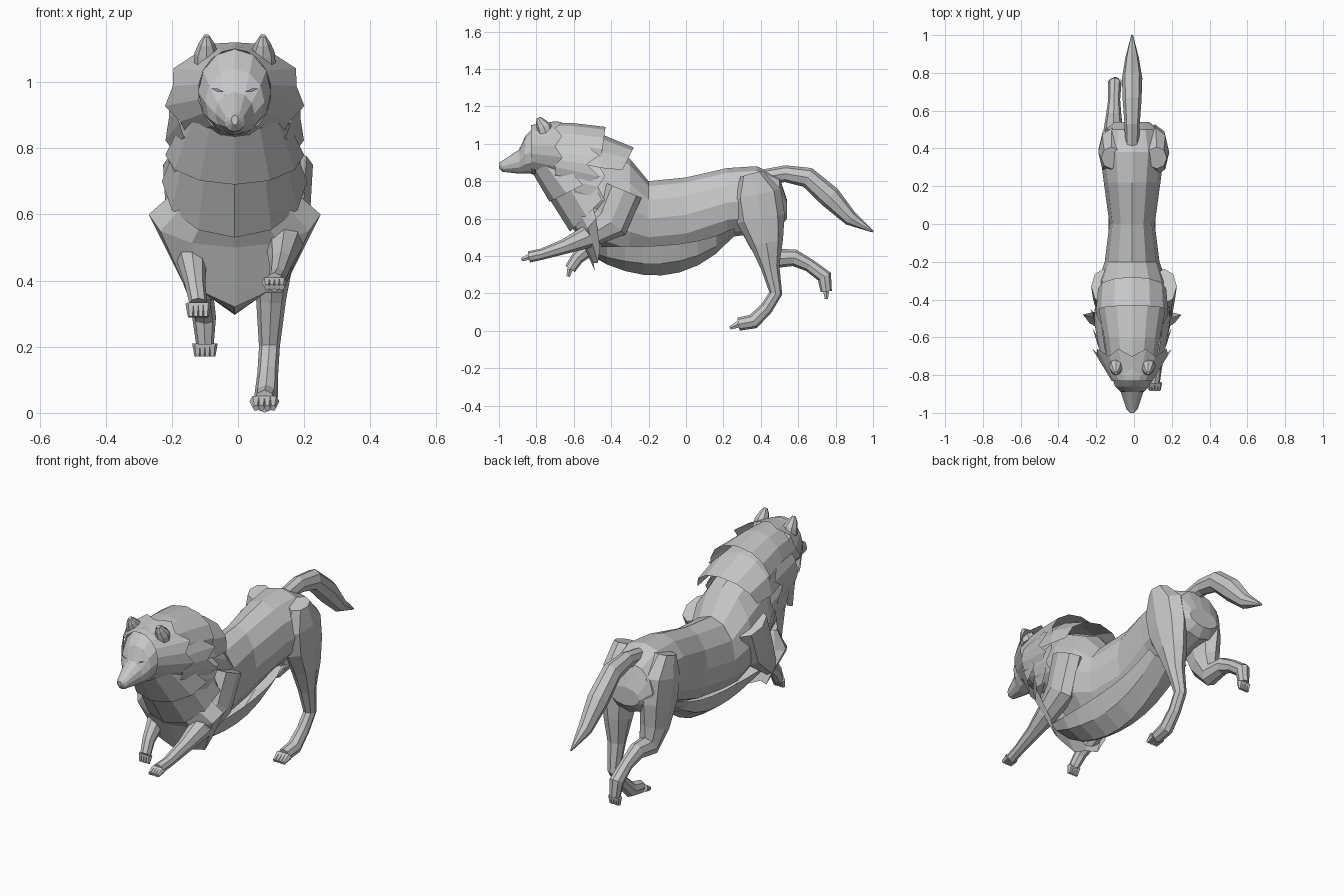
import bpy
import bmesh
from math import sin, cos, pi
from mathutils import Vector

default = bpy.data.objects.get("Cube")
if default:
    bpy.data.objects.remove(default, do_unlink=True)

SPINE_X = -.01
RIGHT = Vector((1, 0, 0))


def material(name, colour):
    mat = bpy.data.materials.new(name)
    mat.use_nodes = True
    mat.diffuse_color = (*colour, 1)
    node = next(n for n in mat.node_tree.nodes if n.type == "BSDF_PRINCIPLED")
    node.inputs["Base Color"].default_value = (*colour, 1)
    return mat


FUR = material("grey fur", (.57, .57, .57))
EYE = material("slate eye", (.3, .3, .4))


def finish(name, bm, mat):
    bmesh.ops.remove_doubles(bm, verts=bm.verts, dist=.0005)
    bmesh.ops.recalc_face_normals(bm, faces=bm.faces)
    mesh = bpy.data.meshes.new(name)
    bm.to_mesh(mesh)
    bm.free()
    mesh.materials.append(mat)
    obj = bpy.data.objects.new(name, mesh)
    bpy.context.collection.objects.link(obj)


def skin(name, rings):
    """Join equal rings into a capped solid."""
    bm = bmesh.new()
    loops = [[bm.verts.new(point) for point in ring] for ring in rings]
    for a, b in zip(loops, loops[1:]):
        for i in range(len(a)):
            bm.faces.new((a[i - 1], a[i], b[i], b[i - 1]))
    bm.faces.new(loops[0])
    bm.faces.new(loops[-1])
    finish(name, bm, FUR)


def trunk(name, stations):
    """Upright cross-sections given as (y, top, bottom, half width)."""
    rings = []
    for y, top, bottom, width in stations:
        middle, height = (top + bottom) / 2, (top - bottom) / 2
        angles = [k * pi / 6 for k in range(12)]
        rings.append([(SPINE_X + width * sin(a), y, middle + height * cos(a)) for a in angles])
    skin(name, rings)


def limb(name, x_start, x_end, path, sides=8):
    """Bent tube through (y, z, radius), drifting sideways; thick parts are flattened."""
    last = len(path) - 1
    points = [Vector((x_start + (x_end - x_start) * i / last, y, z))
              for i, (y, z, radius) in enumerate(path)]
    steps = [(b - a).normalized() for a, b in zip(points, points[1:])]
    rings = []
    for i, point in enumerate(points):
        along = steps[max(i - 1, 0)] + steps[min(i, last - 1)]
        up = along.cross(RIGHT).normalized()
        radius = path[i][-1]
        across = RIGHT * min(radius * .9, .05 + radius / 6)
        angles = [k * 2 * pi / sides for k in range(sides)]
        rings.append([point + across * cos(a) + up * radius * sin(a) for a in angles])
    skin(name, rings)


def leg(name, x_start, x_end, path, toe_y, toe_z):
    """Limb ending in a paw with four tapering toes."""
    limb(name, x_start, x_end, path)
    y, z, radius = path[-1]
    for k in range(4):
        x = x_end + (k - 1.5) * radius / 2
        limb(f"{name}_toe_{k + 1}", x, x, [(y, z, radius * .6), (y + toe_y, z + toe_z, .01)], 6)


def sheet(name, rows, mat=FUR):
    """Grid of points on the left half, mirrored to the right."""
    bm = bmesh.new()
    for side in (1, -1):
        grid = [[bm.verts.new((SPINE_X + side * x, y, z)) for x, y, z in row] for row in rows]
        for a, b in zip(grid, grid[1:]):
            for i in range(1, len(a)):
                bm.faces.new((a[i - 1], a[i], b[i], b[i - 1]))
    finish(name, bm, mat)


def fur(name, start, end, steps, spike, *hoops):
    """Plates between hoops (y, z, width, lean, height), from start to end of the
    half turn top to bottom; every other tip of the last hoop is drawn out."""
    angles = [pi * (start + (end - start) * i / steps) for i in range(steps + 1)]
    rows = [[Vector((width * sin(a), y + lean * cos(a), z + height * cos(a))) for a in angles]
            for y, z, width, lean, height in hoops]
    for i in range(1, steps + 1, 2):
        rows[-1][i] += (rows[-1][i] - rows[-2][i]) * spike
    sheet(name, rows)


# Torso, neck and head
trunk("torso", [(-.75, 1.05, .8, .1), (-.45, 1, .45, .18), (-.3, .92, .4, .18),
                (-.2, .8, .4, .145), (0, .82, .42, .12), (.22, .87, .5, .15),
                (.38, .88, .52, .17), (.5, .82, .55, .14), (.54, .7, .6, .09)])
trunk("head", [(-1, .9, .87, .01), (-.98, .91, .85, .03), (-.89, .97, .84, .06),
               (-.86, 1.04, .84, .09), (-.8, 1.1, .84, .11), (-.7, 1.1, .85, .11)])

# Ears and eyes
for side, label in ((1, "left"), (-1, "right")):
    ear_x = SPINE_X + side * .085
    limb(label + "_ear", ear_x, ear_x, [(-.74, 1.03, .045), (-.76, 1.09, .04),
                                        (-.78, 1.12, .025), (-.79, 1.14, .01)])
sheet("eyes", [[(.03, -.89, .97), (.05, -.89, .98)], [(.05, -.89, .97), (.07, -.88, .98)]], EYE)

# Ruff around the face and mane plates over the neck
fur("face_ruff", 0, 1, 9, .3, (-.83, .97, .11, 0, .13), (-.7, .96, .19, 0, .16))
fur("crown_mane", 0, .6, 4, 0, (-.8, .97, .12, 0, .14), (-.6, .97, .15, 0, .14),
    (-.45, .95, .18, .02, .14))
fur("back_mane", 0, .5, 3, 0, (-.6, .9, .17, 0, .18), (-.45, .87, .19, 0, .18),
    (-.34, .86, .18, .06, .12))
fur("side_mane", .3, .8, 6, .4, (-.7, .9, .17, 0, .15), (-.53, .87, .2, 0, .2))
fur("shoulder_mane", .3, .8, 5, .3, (-.6, .8, .18, 0, .15), (-.47, .77, .2, 0, .2))

# Chest fur in overlapping tiers
fur("throat_fur", .5, 1, 3, 0, (-.66, .9, .15, .17, .04), (-.55, .78, .21, .18, .09))
fur("chest_fur", .5, 1, 3, 0, (-.5, .8, .18, .24, .08), (-.45, .7, .22, .17, .17))
fur("lower_chest_fur", .5, 1, 3, .2, (-.5, .67, .18, .13, .09), (-.48, .6, .26, .09, .1),
    (-.46, .44, .18, .04, .09))

# Belly fur hanging to a keel
belly = []
for k in range(9):
    t = k / 8
    y, top, depth = -.52 + .78 * t, .45 + .1 * t ** 4, .04 + .12 * sin(pi * t) ** .8
    belly.append([(.125, y, top), (.09, y, top - depth * .6), (0, y, top - depth)])
sheet("belly_fur", belly)

# Tail
limb("tail", SPINE_X, SPINE_X, [(.4, .82, .04), (.53, .84, .045), (.65, .82, .055),
                                (.77, .715, .06), (.88, .6, .04), (1, .53, .005)])

# Hind legs share the thigh: the left one is planted, the right one kicked back
thigh = [(.35, .84, .06), (.38, .73, .13), (.4, .6, .13), (.43, .47, .09)]
leg("left_hind_leg", .12, .08, thigh + [(.45, .34, .05), (.48, .2, .035), (.43, .12, .035),
                                        (.36, .05, .04), (.28, .035, .035)], -.045, -.02)
leg("right_hind_leg", -.12, -.1, thigh + [(.48, .385, .06), (.58, .39, .045), (.66, .35, .035),
                                          (.74, .29, .04), (.75, .21, .03)], 0, -.04)

# Forelegs share the shoulder: the left one reaches forward, the right one is tucked
shoulder = [(-.33, .75, .1), (-.4, .58, .1)]
leg("left_foreleg", .16, .11, shoulder + [(-.53, .5, .06), (-.65, .45, .04), (-.77, .41, .03),
                                          (-.84, .395, .03)], -.04, -.015)
leg("right_foreleg", -.16, -.12, shoulder + [(-.5, .46, .05), (-.58, .39, .035),
                                             (-.62, .33, .03)], -.01, -.04)
